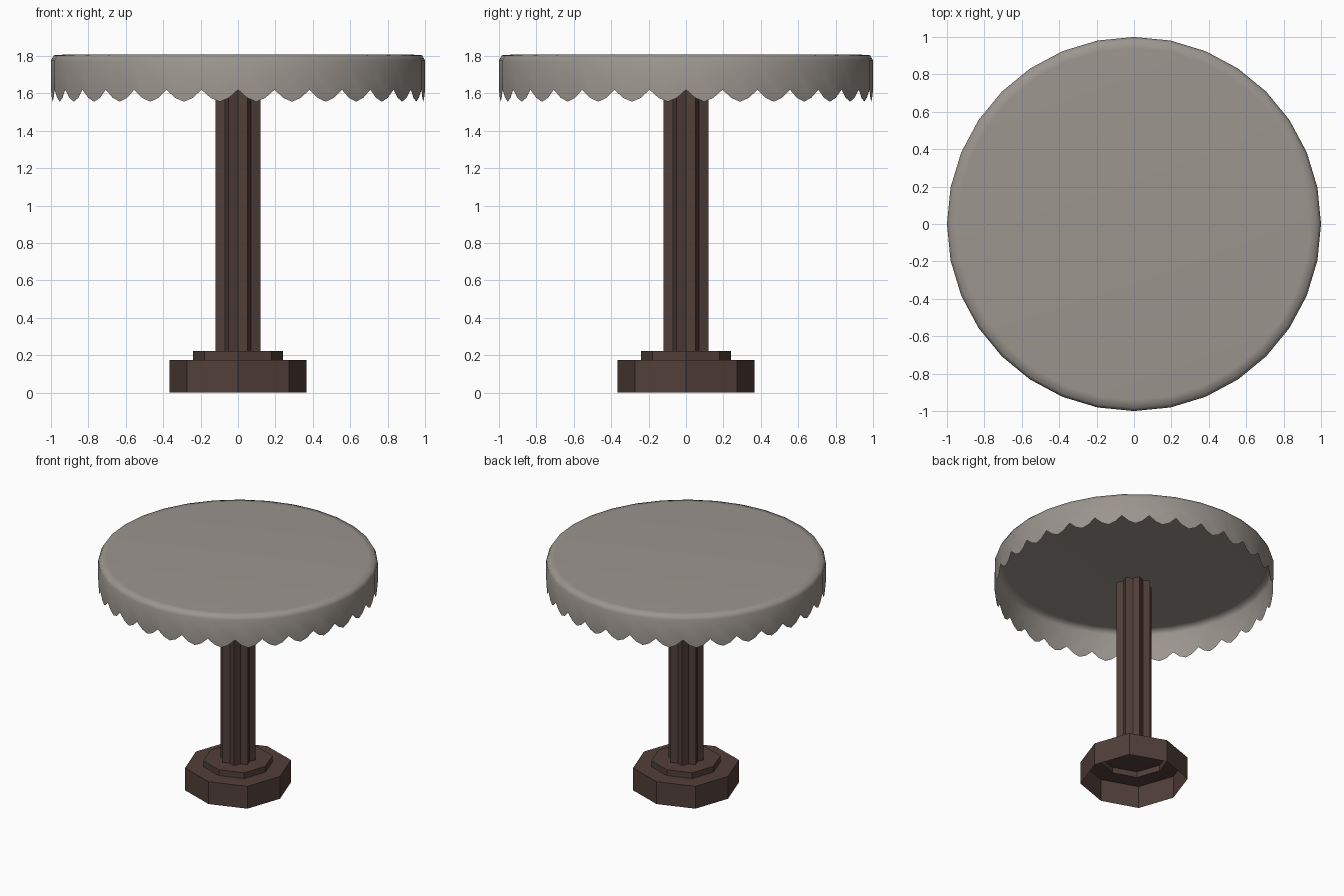
import bpy, bmesh
from math import sin, cos, pi

if "Cube" in bpy.data.objects:
    bpy.data.objects.remove(bpy.data.objects["Cube"])


def material(name, rgb):
    m = bpy.data.materials.new(name)
    m.diffuse_color = (*rgb, 1)
    m.use_nodes = True
    m.node_tree.nodes["Principled BSDF"].inputs["Base Color"].default_value = m.diffuse_color
    return m


def finish(name, bm, mat, smooth=False):
    me = bpy.data.meshes.new(name)
    bmesh.ops.recalc_face_normals(bm, faces=bm.faces)
    for f in bm.faces:
        f.smooth = smooth
    bm.to_mesh(me)
    bm.free()
    me.materials.append(mat)
    ob = bpy.data.objects.new(name, me)
    bpy.context.collection.objects.link(ob)
    return ob


def ring(bm, radii, z, n):
    """n points around z; radii are used alternately."""
    return [bm.verts.new((radii[i % len(radii)] * cos(2 * pi * i / n),
                          radii[i % len(radii)] * sin(2 * pi * i / n), z))
            for i in range(n)]


def bridge(bm, a, b):
    n = len(a)
    for i in range(n):
        bm.faces.new((a[i], a[(i + 1) % n], b[(i + 1) % n], b[i]))


cloth = material("cloth", (0.33, 0.30, 0.27))
wood = material("dark_wood", (0.085, 0.05, 0.042))

# Pedestal base: hollow stepped octagon, open underneath
bm = bmesh.new()
steps = [((0.367, 0.385), 0.0), ((0.367, 0.385), 0.176),
         ((0.24, 0.252), 0.176), ((0.24, 0.252), 0.222)]
loops = [ring(bm, r, z, 8) for r, z in steps]
for a, b in zip(loops, loops[1:]):
    bridge(bm, a, b)
bm.faces.new(loops[-1])
finish("pedestal_base", bm, wood)

# Fluted column: eight ridges, grooves on the axes and diagonals
bm = bmesh.new()
bridge(bm, ring(bm, (0.1, 0.13), 0.222, 16), ring(bm, (0.1, 0.13), 1.62, 16))
finish("column", bm, wood)

# Tablecloth: flat top, rounded rim, hanging skirt with one scallop per side
N = 32
bm = bmesh.new()
rims = [ring(bm, (r,), z, N) for r, z in ((0.94, 1.807), (0.985, 1.804), (1.0, 1.775))]
bm.faces.new(rims[0])
for a, b in zip(rims, rims[1:]):
    bridge(bm, a, b)
rim = rims[-1]
notches = ring(bm, (1.0,), 1.62, N)
for i in range(N):
    j = (i + 1) % N
    lobe = []
    for t, z in ((0.25, 1.576), (0.5, 1.556), (0.75, 1.576)):
        p = notches[i].co.lerp(notches[j].co, t)
        lobe.append(bm.verts.new((p.x, p.y, z)))
    bm.faces.new([rim[j], rim[i], notches[i], *lobe, notches[j]])
finish("tablecloth", bm, cloth, smooth=True)
